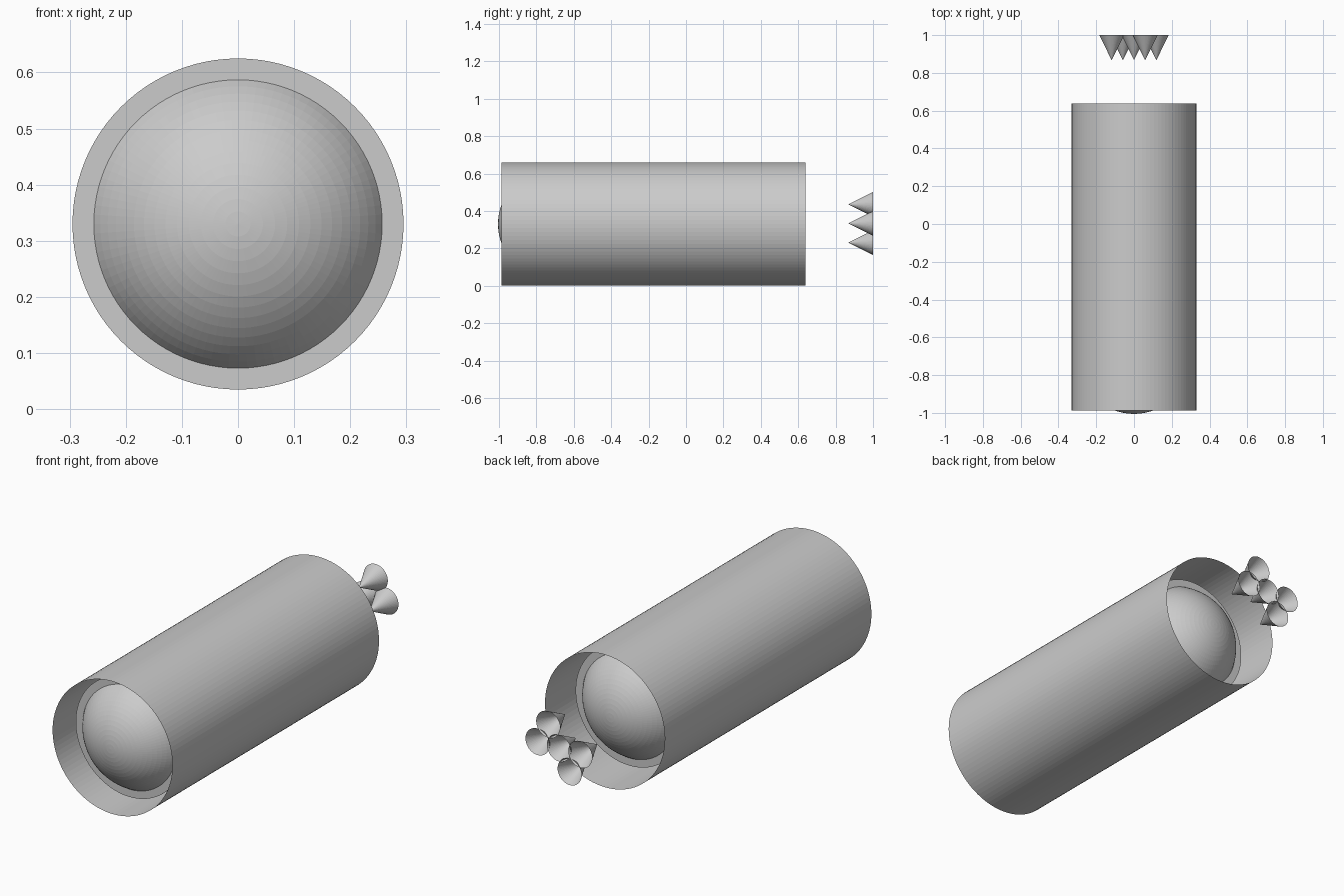
import bpy, math

if "Cube" in bpy.data.objects:
    bpy.data.objects.remove(bpy.data.objects["Cube"])

AXIS_Z = 0.33      # height of the long axis
TUBE_R = 0.33
TANK_R = 0.295
RIM_R = 0.257      # where each dome meets its flat end ring


def lathe(name, profile, sides, x=0.0, z=AXIS_Z):
    """Revolve (radius, y) points about an axis parallel to y; radius 0 gives a pole."""
    verts, rings, faces = [], [], []
    for r, y in profile:
        n = 1 if r == 0 else sides
        rings.append(range(len(verts), len(verts) + n))
        for i in range(n):
            a = 2 * math.pi * i / sides
            verts.append((r * math.cos(a), y, r * math.sin(a)))
    for a, b in zip(rings, rings[1:]):
        for i in range(sides):
            j = (i + 1) % sides
            if len(a) == 1:
                faces.append((a[0], b[i], b[j]))
            elif len(b) == 1:
                faces.append((a[i], b[0], a[j]))
            else:
                faces.append((a[i], b[i], b[j], a[j]))
    mesh = bpy.data.meshes.new(name)
    mesh.from_pydata(verts, [], faces)
    mesh.update()
    obj = bpy.data.objects.new(name, mesh)
    obj.location = (x, 0, z)
    bpy.context.collection.objects.link(obj)
    return obj


def dome(name, base_y, direction):
    """Spherical cap of the tank radius rising from its end ring."""
    half = math.asin(RIM_R / TANK_R)
    steps = 14
    profile = []
    for i in range(steps + 1):
        t = half * i / steps
        rise = TANK_R * (math.cos(t) - math.cos(half))
        profile.append((TANK_R * math.sin(t), base_y + direction * rise))
    return lathe(name, profile if direction < 0 else profile[::-1], 96)


# Thin outer shell, open at both ends
lathe("outer_shell", [(TUBE_R, -0.987), (TUBE_R, 0.638)], 96)

# Inner tank with flat end rings and domed ends
FRONT, BACK = -0.855, 0.447
lathe("inner_tank", [(RIM_R, FRONT), (TANK_R, FRONT), (TANK_R, BACK), (RIM_R, BACK)], 96)
dome("front_dome", FRONT, -1)
dome("back_dome", BACK, 1)

# Hollow cone nozzles: one central, four on a hexagonal spacing
spots = [(0, 0)] + [(0.118 * math.cos(math.radians(d)), 0.118 * math.sin(math.radians(d)))
                    for d in (0, 60, 180, 240)]
for i, (x, dz) in enumerate(spots):
    lathe(f"nozzle_{i + 1}", [(0, 0.867), (0.066, 1.0)], 48, x, AXIS_Z + 0.003 + dz)
